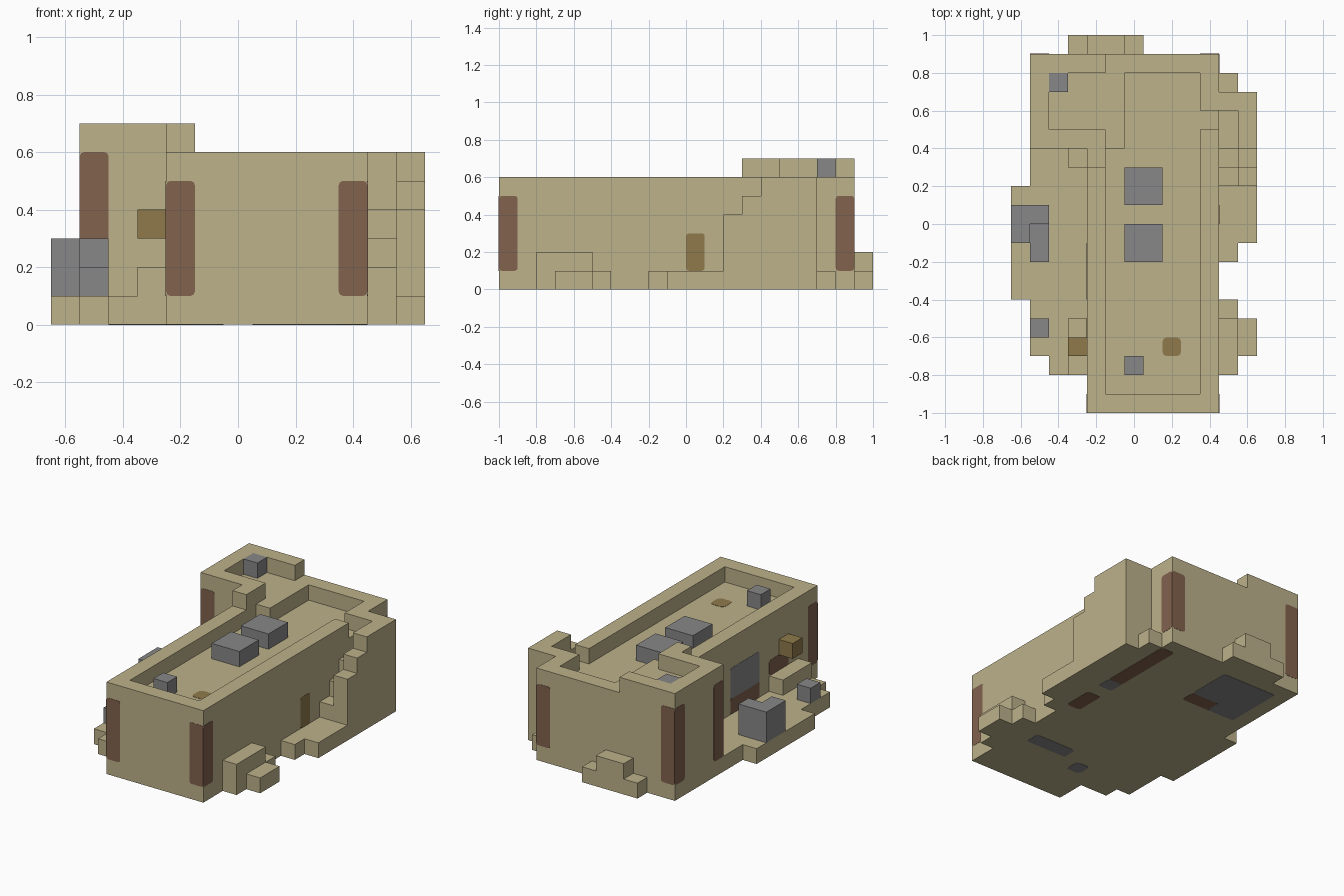
import bpy
import bmesh
from itertools import product
from mathutils import Vector

UNIT = 0.1
ORIGIN = Vector((-0.65, -1.0, 0.0))

if "Cube" in bpy.data.objects:
    bpy.data.objects.remove(bpy.data.objects["Cube"], do_unlink=True)


def material(name, red, green, blue):
    mat = bpy.data.materials.new(name)
    mat.use_nodes = True
    mat.diffuse_color = (red, green, blue, 1)
    mat.node_tree.nodes["Principled BSDF"].inputs["Base Color"].default_value = (red, green, blue, 1)
    return mat


sand = material("sandstone", 0.51, 0.445, 0.258)
grey = material("grey metal", 0.242, 0.242, 0.242)
brown = material("rust brown", 0.223, 0.122, 0.076)
ochre = material("ochre wood", 0.275, 0.195, 0.07)


def finish(name, bm, mat):
    mesh = bpy.data.meshes.new(name)
    bm.to_mesh(mesh)
    bm.free()
    mesh.materials.append(mat)
    obj = bpy.data.objects.new(name, mesh)
    bpy.context.collection.objects.link(obj)
    return obj


def cells(box):
    x0, x1, y0, y1, z0, z1 = box
    return set(product(range(x0, x1), range(y0, y1), range(z0, z1)))


def blocks(name, mat, add, cut=()):
    """Merge grid boxes (x, x, y, y, z, z) into one clean outer skin."""
    solid = set().union(*map(cells, add)).difference(*map(cells, cut))
    bm = bmesh.new()
    verts = {}

    def corner(point):
        key = tuple(point)
        if key not in verts:
            verts[key] = bm.verts.new(ORIGIN + Vector(key) * UNIT)
        return verts[key]

    for cell in solid:
        for axis, side in product(range(3), (0, 1)):
            beside = list(cell)
            beside[axis] += 2 * side - 1
            if tuple(beside) in solid:
                continue
            u, v = (axis + 1) % 3, (axis + 2) % 3
            ring = []
            for du, dv in ((0, 0), (1, 0), (1, 1), (0, 1)):
                point = list(cell)
                point[axis] += side
                point[u] += du
                point[v] += dv
                ring.append(corner(point))
            bm.faces.new(ring if side else ring[::-1])
    bmesh.ops.dissolve_limit(bm, angle_limit=0.01, verts=bm.verts[:], edges=bm.edges[:])
    return finish(name, bm, mat)


def plate(name, mat, axis, at, low, high, rounding=0.015):
    """Thin painted plate lying on a grid plane, between two corners."""
    u, v = [a for a in range(3) if a != axis]
    size, centre = Vector(), Vector()
    size[axis], centre[axis] = 0.003, at * UNIT
    for a, lo, hi in ((u, low[0], high[0]), (v, low[1], high[1])):
        size[a], centre[a] = (hi - lo) * UNIT, (lo + hi) / 2 * UNIT
    bm = bmesh.new()
    bmesh.ops.create_cube(bm, size=1)
    for vert in bm.verts:
        vert.co = ORIGIN + centre + vert.co * size
    if rounding:
        edges = [e for e in bm.edges if abs(e.verts[0].co[axis] - e.verts[1].co[axis]) > 0.001]
        bmesh.ops.bevel(bm, geom=edges, offset=rounding, segments=2, profile=0.5, affect='EDGES')
    return finish(name, bm, mat)


# Main hall with a sunken roof, and a gap in the parapet for the stairs
blocks("main_hall", sand, [(4, 11, 0, 19, 0, 6)],
       cut=[(5, 10, 1, 14, 5, 6), (6, 10, 14, 18, 5, 6), (10, 11, 15, 16, 5, 6)])

# Taller rear wing with its own parapet
blocks("rear_wing", sand,
       [(1, 4, 14, 19, 0, 7), (4, 5, 13, 19, 6, 7), (3, 4, 13, 14, 0, 2)],
       cut=[(2, 5, 15, 18, 6, 7)])

# Outside staircase: stepped treads with a stepped side wall
treads = [(11, 12, 12 + i, 13 + i, 0, 2 + i) for i in range(3)]
rails = [(12, 13, 12 + i, 13 + i, 0, 4 + i) for i in range(3)]
blocks("staircase", sand, treads + rails + [
    (11, 12, 15, 16, 0, 4),
    (12, 13, 15, 17, 0, 6),
    (11, 12, 16, 17, 0, 6),
    (11, 12, 17, 18, 0, 1),
    (11, 13, 9, 12, 0, 1),
    (11, 12, 8, 9, 0, 1),
])

# Low terrace with a raised porch
blocks("right_terrace", sand, [
    (0, 4, 6, 12, 0, 1),
    (1, 4, 3, 14, 0, 1),
    (2, 4, 2, 3, 0, 1),
    (3, 4, 2, 5, 0, 2),
])

# Rubble steps against the left and back walls
blocks("left_ledge", sand, [(11, 12, 2, 5, 0, 2), (11, 12, 5, 6, 0, 1), (12, 13, 3, 5, 0, 1)])
blocks("back_ledge", sand, [(3, 7, 19, 20, 0, 1), (4, 6, 19, 20, 0, 2)])

# Roof and terrace machinery
for y in (8, 11):
    blocks("roof_unit", grey, [(6, 8, y, y + 2, 5, 6)])
blocks("roof_vent", grey, [(6, 7, 2, 3, 5, 6)])
blocks("wing_vent", grey, [(2, 3, 17, 18, 6, 7)])
blocks("terrace_unit", grey, [(0, 2, 9, 11, 1, 3), (1, 2, 8, 9, 1, 2)], cut=[(1, 2, 9, 10, 2, 3)])
blocks("terrace_crate", grey, [(1, 2, 4, 5, 1, 2)])
blocks("wall_box", ochre, [(3, 4, 3, 4, 3, 4)])

# Brown corner strips, wrapping both faces of each outer corner
for x, y, dx, dy, top in ((4, 0, 1, 1, 5), (11, 0, -1, 1, 5), (11, 19, -1, -1, 5),
                          (1, 19, 1, -1, 6), (1, 14, 1, 1, 6)):
    xs, ys = sorted((x, x + dx)), sorted((y, y + dy))
    plate("corner_strip", brown, 1, y, (xs[0], 1), (xs[1], top))
    plate("corner_strip", brown, 0, x, (ys[0], 1), (ys[1], top))

# Doors, shutter and roof hatch
plate("left_door", ochre, 0, 11, (10, 1), (11, 3))
plate("roof_hatch", ochre, 2, 5, (8, 3), (9, 4), 0.025)
plate("shutter", grey, 0, 4, (6, 2), (9, 4))
plate("shutter_base", brown, 0, 4, (6, 1), (9, 2))
plate("porch_door", brown, 0, 4, (3, 2), (5, 3))

# Painted patches on the underside
plate("base_wing_floor", grey, 2, 0, (2, 15), (6, 18))
plate("base_wing_entry", grey, 2, 0, (2, 14), (4, 15), 0)
plate("base_wing_sill", brown, 2, 0, (4, 14), (6, 15))
plate("base_stair_strip", brown, 2, 0, (10, 13), (11, 18))
plate("base_stair_end", grey, 2, 0, (10, 12), (11, 13))
plate("base_door_sill", brown, 2, 0, (10, 9), (11, 11))
plate("base_front_strip", grey, 2, 0, (7, 4), (10, 5))
plate("base_front_spot", grey, 2, 0, (5, 3), (6, 4), 0.025)
